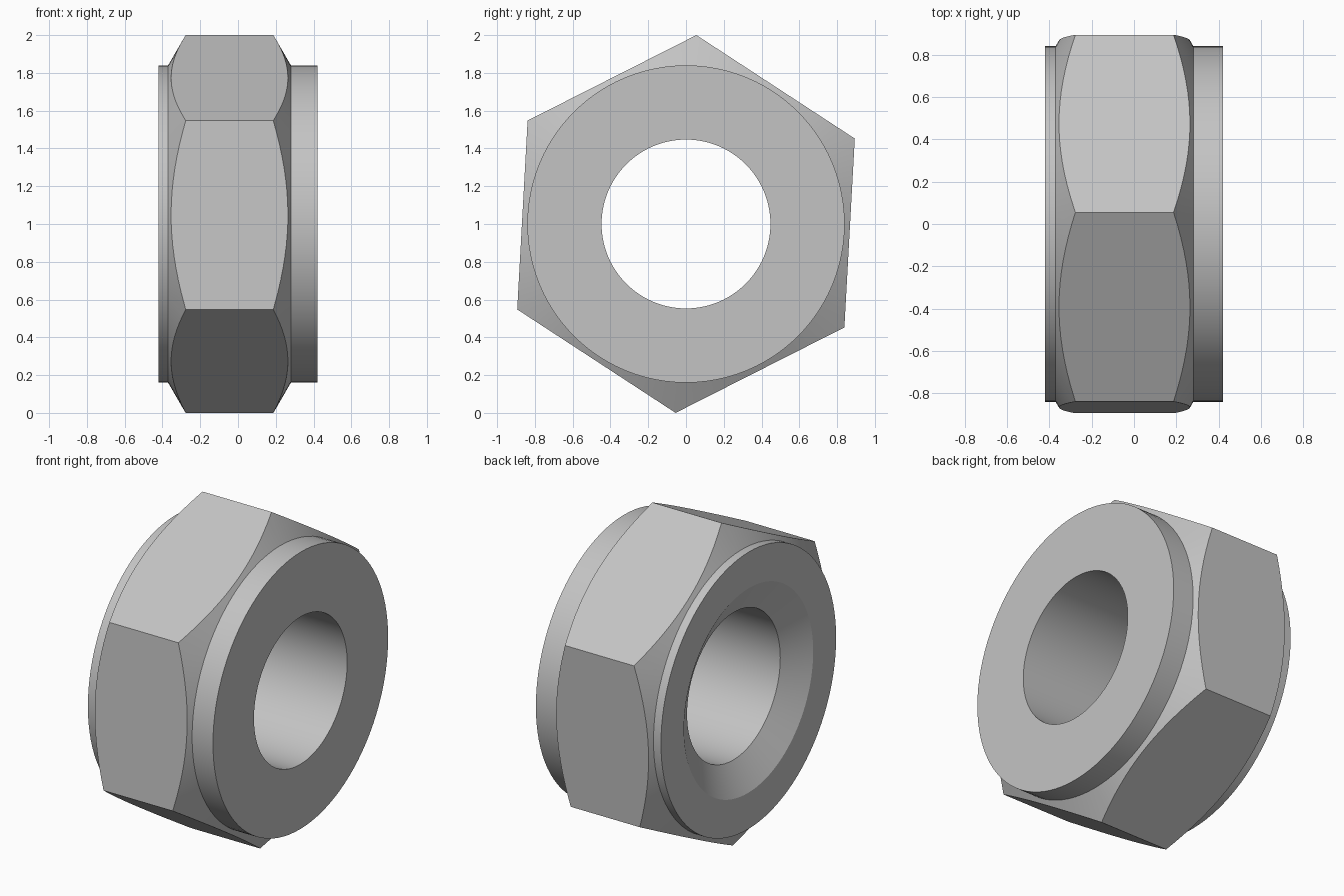
import bpy, bmesh, math
from mathutils import Matrix

if "Cube" in bpy.data.objects:
    bpy.data.objects.remove(bpy.data.objects["Cube"])

SEGMENTS = 96
CENTRE_Z = 1.0
HEX_TURN = math.radians(3.15)
HEX_RADIUS = 1 / math.cos(HEX_TURN)

steel = bpy.data.materials.new("steel_grey")
steel.use_nodes = True
GREY = (0.55, 0.55, 0.55, 1)
steel.diffuse_color = GREY
steel.node_tree.nodes["Principled BSDF"].inputs["Base Color"].default_value = GREY


def add_object(name, bm):
    bmesh.ops.recalc_face_normals(bm, faces=bm.faces)
    mesh = bpy.data.meshes.new(name)
    bm.to_mesh(mesh)
    bm.free()
    mesh.materials.append(steel)
    obj = bpy.data.objects.new(name, mesh)
    obj.location.z = CENTRE_Z
    bpy.context.collection.objects.link(obj)
    return obj


def lathe_x(name, profile):
    """Turn a closed (x, radius) profile about the x axis."""
    bm = bmesh.new()
    rings = []
    for i in range(SEGMENTS):
        a = math.tau * i / SEGMENTS
        rings.append([bm.verts.new((x, r * math.cos(a), r * math.sin(a))) for x, r in profile])
    count = len(profile)
    for i in range(SEGMENTS):
        here, there = rings[i], rings[(i + 1) % SEGMENTS]
        for j in range(count):
            k = (j + 1) % count
            bm.faces.new((here[j], here[k], there[k], there[j]))
    return add_object(name, bm)


# Turned blank: countersunk bore, end collars and the chamfer cones
BORE, SEAT, COLLAR, BLANK = 0.447, 0.62, 0.84, 1.03
chamfer = (BLANK - COLLAR) / math.sqrt(3)
nut = lathe_x("hex_nut", [
    (-0.42, SEAT), (-0.42, COLLAR), (-0.37, COLLAR), (-0.37 + chamfer, BLANK),
    (0.28 - chamfer, BLANK), (0.28, COLLAR), (0.42, COLLAR),
    (0.42, BORE), (-0.32, BORE),
])

# Hexagonal prism that trims the blank to its six flats
bm = bmesh.new()
bmesh.ops.create_cone(bm, cap_ends=True, segments=6, radius1=HEX_RADIUS,
                      radius2=HEX_RADIUS, depth=1.2)
bm.verts.ensure_lookup_table()
first = bm.verts[0].co
start = math.atan2(first.y, first.x)
bm.transform(Matrix.Rotation(-start, 4, "Z"))
bm.transform(Matrix.Rotation(math.pi / 2, 4, "Y"))
# One corner now points along z; lean it towards +y
bm.transform(Matrix.Rotation(-HEX_TURN, 4, "X"))
prism = add_object("hex_cutter", bm)
prism.hide_render = True

trim = nut.modifiers.new("hex_flats", "BOOLEAN")
trim.operation = "INTERSECT"
trim.solver = "EXACT"
trim.object = prism

bpy.ops.object.select_all(action="DESELECT")
nut.select_set(True)
bpy.context.view_layer.objects.active = nut
bpy.ops.object.modifier_apply(modifier=trim.name)
bpy.data.objects.remove(prism)

# Round surfaces smooth, all machined edges crisp
bpy.ops.object.shade_smooth_by_angle(angle=math.radians(25))
